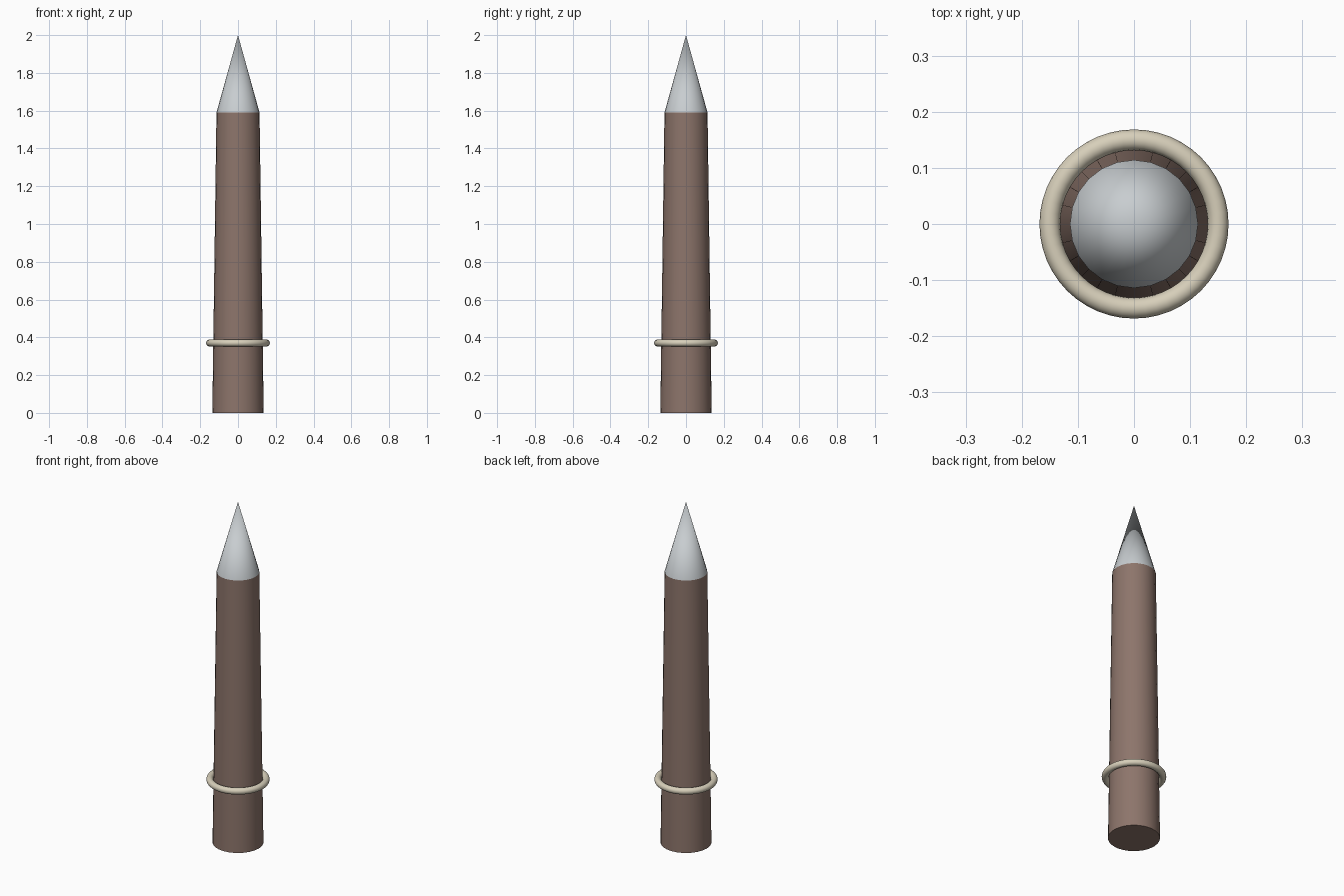
import bpy
import math

cube = bpy.data.objects.get("Cube")
if cube:
    bpy.data.objects.remove(cube, do_unlink=True)

SIDES = 24
BASE_R, TOP_R = 0.136, 0.114
SHOULDER, TIP = 1.59, 2.0


def srgb(r, g, b):
    def lin(c):
        c /= 255
        return c / 12.92 if c <= 0.04045 else ((c + 0.055) / 1.055) ** 2.4
    return (lin(r), lin(g), lin(b), 1)


def material(name, color):
    mat = bpy.data.materials.new(name)
    mat.use_nodes = True
    mat.diffuse_color = color
    mat.node_tree.nodes["Principled BSDF"].inputs["Base Color"].default_value = color
    return mat


def finish(name, mat):
    obj = bpy.context.object
    obj.name = name
    obj.data.materials.append(mat)
    bpy.ops.object.shade_smooth_by_angle(angle=math.radians(35))
    return obj


def tapered(name, r1, r2, z1, z2, fill, mat):
    bpy.ops.mesh.primitive_cone_add(
        vertices=SIDES, radius1=r1, radius2=r2, depth=z2 - z1,
        end_fill_type=fill, location=(0, 0, (z1 + z2) / 2),
        rotation=(0, 0, math.pi / 2))
    return finish(name, mat)


wood = material("brown wood", srgb(141, 117, 107))
metal = material("pale grey", srgb(200, 205, 208))
cord = material("cream", srgb(215, 207, 186))

# Tapered shaft and pointed tip
tapered("shaft", BASE_R, TOP_R, 0, SHOULDER, 'NGON', wood)
tapered("pointed_tip", TOP_R, 0, SHOULDER, TIP, 'NGON', metal)

# Ring around the lower shaft
bpy.ops.mesh.primitive_torus_add(
    major_radius=0.15, minor_radius=0.0185,
    major_segments=48, minor_segments=16, location=(0, 0, 0.37))
finish("ring", cord)
